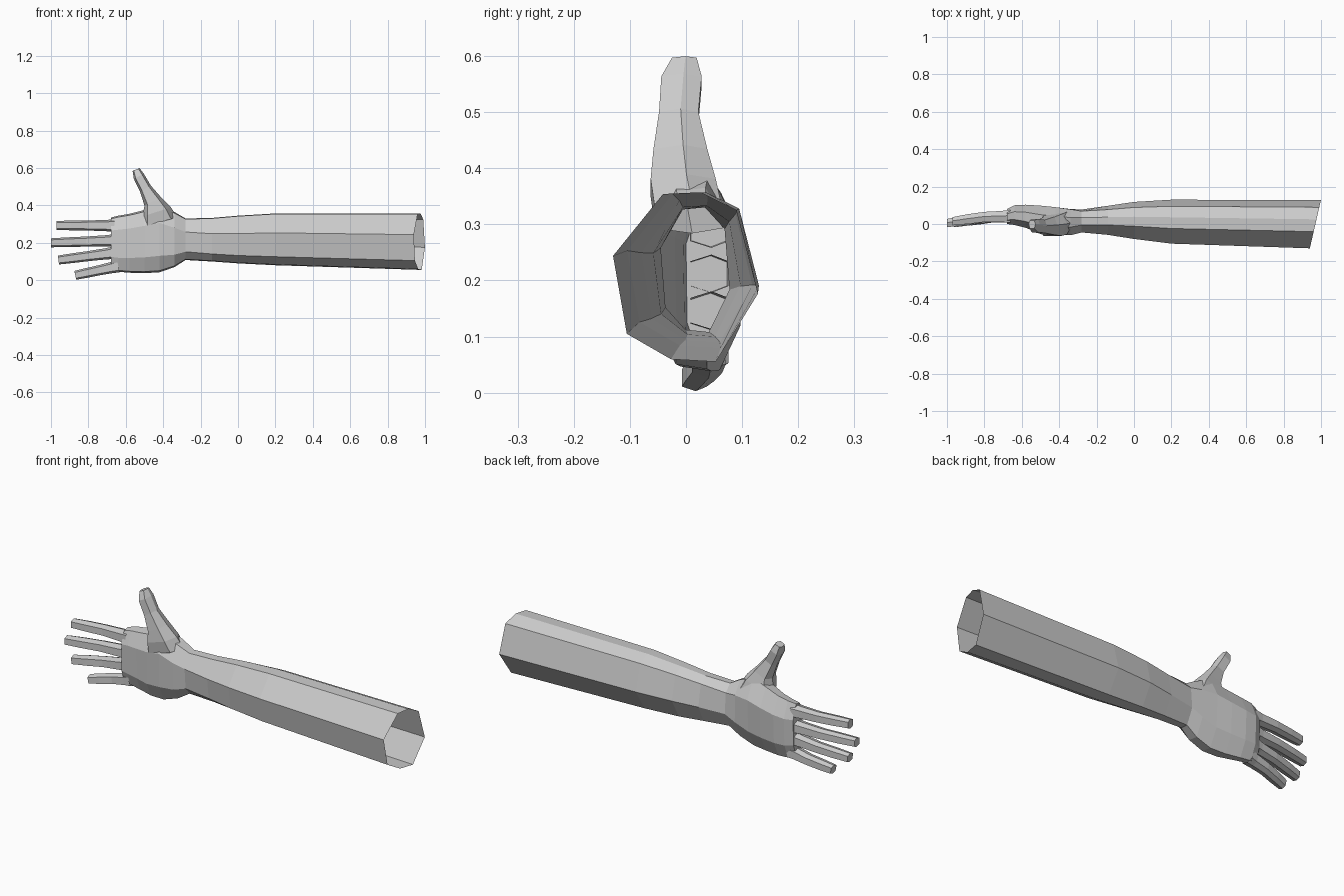
import bpy, bmesh
from mathutils import Vector

if "Cube" in bpy.data.objects:
    bpy.data.objects.remove(bpy.data.objects["Cube"])

skin = bpy.data.materials.new("light_grey")
skin.diffuse_color = (0.6, 0.6, 0.6, 1)
skin.use_nodes = True
skin.node_tree.nodes["Principled BSDF"].inputs["Base Color"].default_value = skin.diffuse_color


def loft(name, rings, cap_start=False, cap_end=False):
    """Skin a list of equal-length point rings with flat faces."""
    bm = bmesh.new()
    vs = [[bm.verts.new(p) for p in ring] for ring in rings]
    n = len(vs[0])
    for a, b in zip(vs, vs[1:]):
        for i in range(n):
            j = (i + 1) % n
            bm.faces.new((a[i], a[j], b[j], b[i]))
    if cap_start:
        bm.faces.new(vs[0])
    if cap_end:
        bm.faces.new(vs[-1])
    bmesh.ops.recalc_face_normals(bm, faces=bm.faces)
    me = bpy.data.meshes.new(name)
    bm.to_mesh(me)
    bm.free()
    me.materials.append(skin)
    ob = bpy.data.objects.new(name, me)
    bpy.context.collection.objects.link(ob)
    return ob


# Cross-sections as (y, z) in -1..1
ARM = [(-.31, .98), (-1, .25), (-.81, -.67), (-.2, -.97),
       (.42, -1), (1, -.2), (.7, .79), (.2, 1)]
PALM = [(-.45, .95), (-1, .5), (-.95, -.5), (-.45, -.95),
        (.3, -1), (.9, -.5), (1, .45), (.35, 1)]


def section(x, y0, y1, z0, z1, t, slant=0.0):
    """Ring at x filling the given y and z range; t blends arm into palm."""
    ring = []
    for (ay, az), (py, pz) in zip(ARM, PALM):
        y = (y0 + y1) / 2 + (y1 - y0) / 2 * (ay + (py - ay) * t)
        z = (z0 + z1) / 2 + (z1 - z0) / 2 * (az + (pz - az) * t)
        ring.append((x + slant * y, y, z))
    return ring


# Forearm, an open tube with a slanted cut end
loft("forearm", [
    section(.97, -.13, .128, .055, .357, 0, .23),
    section(.2, -.105, .13, .08, .357, 0),
    section(0, -.08, .118, .09, .345, 0),
    section(-.14, -.058, .098, .1, .333, .1),
    section(-.28, -.045, .08, .108, .33, .4)])

# Palm with thumb mound, closed at the knuckles
loft("palm", [
    section(-.28, -.045, .08, .108, .33, .4),
    section(-.34, -.06, .085, .07, .365, .7),
    section(-.42, -.06, .09, .042, .395, 1),
    section(-.50, -.05, .098, .038, .375, 1),
    section(-.58, -.02, .103, .04, .355, 1),
    section(-.64, -.005, .1, .045, .345, 1),
    section(-.68, 0, .08, .055, .335, 1)], cap_end=True)

DIGIT = [(-.65, -1), (.65, -1), (1, .1), (.65, 1), (-.65, 1), (-1, .1)]


def digit(name, path):
    """Finger along a path of (x, y, z, half width, half depth)."""
    pts = [Vector(p[:3]) for p in path]
    rings = []
    for i, (c, p) in enumerate(zip(pts, path)):
        d = pts[min(i + 1, len(pts) - 1)] - pts[max(i - 1, 0)]
        side = Vector((-d.z, 0, d.x)).normalized()
        rings.append([c + side * (u * p[3]) + Vector((0, v * p[4], 0))
                      for u, v in DIGIT])
    loft(name, rings, cap_end=True)


# Fingers: (name, base x, base z, tip x, tip z, tip y)
for name, bx, bz, tx, tz, ty in (
        ("index_finger", -.66, .292, -.97, .293, .015),
        ("middle_finger", -.66, .212, -1.0, .2, .005),
        ("ring_finger", -.66, .147, -.96, .108, .005),
        ("little_finger", -.64, .075, -.87, .026, .015)):
    path = []
    for t, dy, w, dep in ((0, 0, .034, .034), (.15, .002, .03, .03),
                          (.45, .008, .027, .027), (.75, .004, .026, .026),
                          (1, 0, .024, .022)):
        path.append((bx + (tx - bx) * t, .042 + (ty - .042) * t + dy,
                     bz + (tz - bz) * t, w, dep))
    digit(name, path)

# Thumb rising out of the palm
digit("thumb", [
    (-.42, .005, .31, .1, .06),
    (-.435, -.005, .365, .08, .058),
    (-.455, -.01, .42, .05, .048),
    (-.495, -.013, .49, .033, .035),
    (-.53, -.008, .555, .03, .036),
    (-.545, -.003, .592, .02, .022)])
